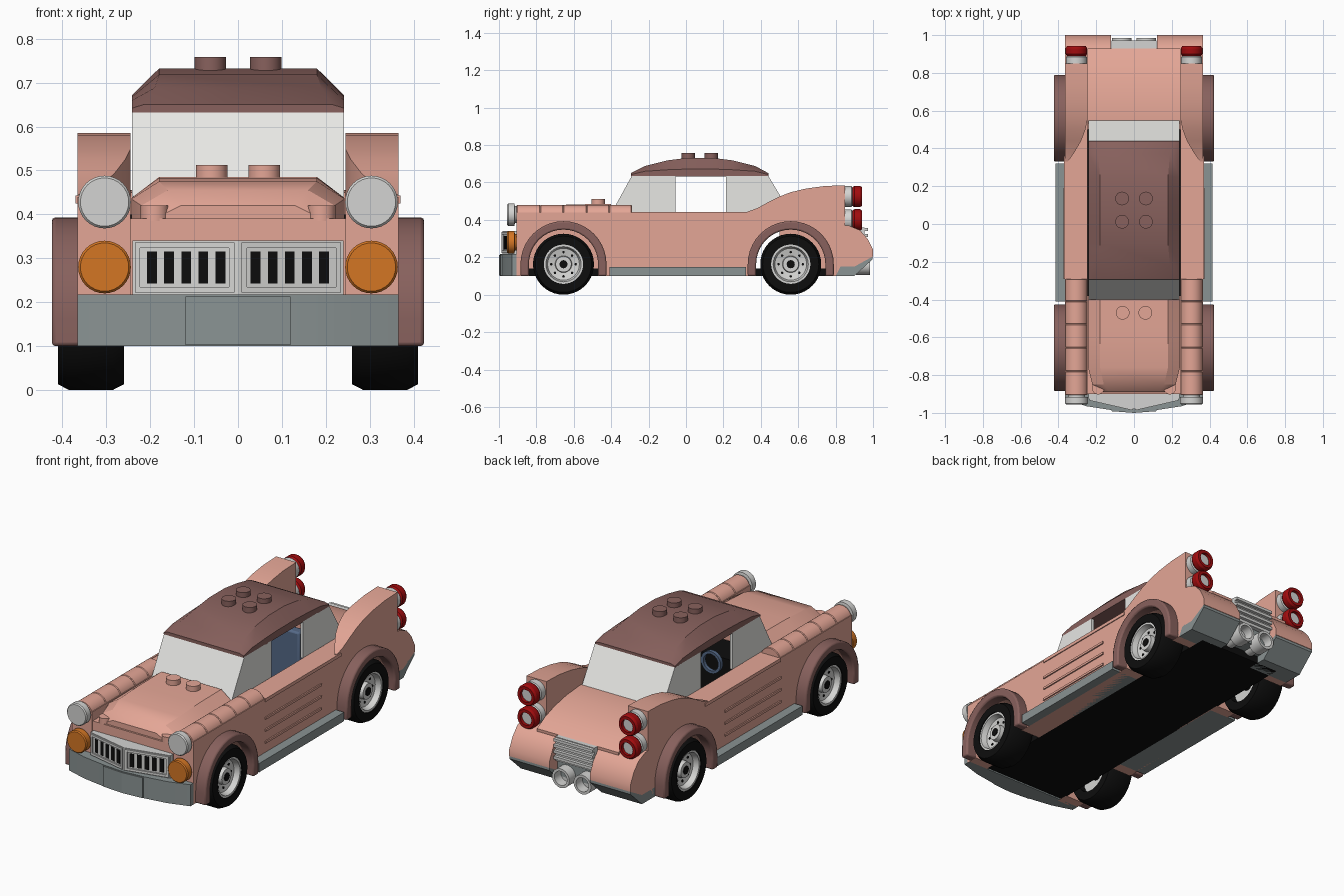
import bpy, bmesh, math

cube = bpy.data.objects.get("Cube")
if cube:
    bpy.data.objects.remove(cube, do_unlink=True)

parts = []


def material(name, *srgb):
    m = bpy.data.materials.new(name)
    m.use_nodes = True
    rgb = [((c / 255 + 0.055) / 1.055) ** 2.4 for c in srgb]
    m.diffuse_color = (*rgb, 1)
    m.node_tree.nodes["Principled BSDF"].inputs["Base Color"].default_value = (*rgb, 1)
    return m


SALMON = material("salmon", 228, 166, 150)
BROWN = material("dusty brown", 136, 97, 93)
GREY = material("slate grey", 138, 147, 147)
SILVER = material("silver", 212, 212, 210)
GLASS = material("pale glass", 232, 232, 229)
BLACK = material("black", 13, 13, 13)
ORANGE = material("orange", 212, 118, 36)
RED = material("dark red", 160, 12, 14)
BLUE = material("blue grey", 84, 104, 134)


def loft(name, rings, mat, mirror=False, bevel=0, caps=True, closed=False):
    """Skin a list of equal-length closed rings."""
    bm = bmesh.new()
    vs = [[bm.verts.new(p) for p in r] for r in rings]
    n = len(vs[0])
    pairs = list(zip(vs, vs[1:])) + ([(vs[-1], vs[0])] if closed else [])
    for a, b in pairs:
        for i in range(n):
            j = (i + 1) % n
            bm.faces.new((a[i], a[j], b[j], b[i]))
    if caps and not closed:
        bm.faces.new(vs[0])
        bm.faces.new(vs[-1])
    bmesh.ops.recalc_face_normals(bm, faces=bm.faces)
    me = bpy.data.meshes.new(name)
    bm.to_mesh(me)
    bm.free()
    me.materials.append(mat)
    ob = bpy.data.objects.new(name, me)
    bpy.context.collection.objects.link(ob)
    if bevel:
        b = ob.modifiers.new("bevel", "BEVEL")
        b.width, b.segments, b.limit_method = bevel, 2, "ANGLE"
    if mirror:
        m = ob.modifiers.new("mirror", "MIRROR")
        m.use_mirror_merge = False
    parts.append(ob)
    return ob


def side_prism(name, prof, x0, x1, mat, mirror=False, bevel=0):
    return loft(name, [[(x, y, z) for y, z in prof] for x in (x0, x1)], mat, mirror, bevel)


def plan_prism(name, prof, z0, z1, mat, mirror=True, bevel=0):
    return loft(name, [[(x, y, z) for x, y in prof] for z in (z0, z1)], mat, mirror, bevel)


def box(name, x0, x1, y0, y1, z0, z1, mat, mirror=False, bevel=0):
    prof = [(y0, z0), (y1, z0), (y1, z1), (y0, z1)]
    return side_prism(name, prof, x0, x1, mat, mirror, bevel)


def lathe(name, prof, axis, centre, mat, mirror=True, closed=False, n=32):
    """Turn (radius, distance) pairs around an axis through centre."""
    def place(r, d, t):
        u, v = r * math.cos(t), r * math.sin(t)
        off = {"x": (d, u, v), "y": (u, d, v), "z": (u, v, d)}[axis]
        return [c + o for c, o in zip(centre, off)]
    rings = [[place(r, d, math.tau * i / n) for i in range(n)] for r, d in prof]
    return loft(name, rings, mat, mirror, closed=closed)


def arc(cy, cz, r, n=20):
    return [(cy - r * math.cos(math.pi * i / n), cz + r * math.sin(math.pi * i / n))
            for i in range(n + 1)]


def crown(y, hw, base, edge, top_hw, top):
    """Six-sided cross-section with sloped shoulders."""
    half = [(hw, base), (hw, edge), (top_hw, top)]
    return [(x, y, z) for x, z in half] + [(-x, y, z) for x, z in reversed(half)]


FRONT, REAR, AXLE = -0.655, 0.56, 0.163
IN, OUT = 0.245, 0.365

# Chassis, sills and body sides with wheel openings
box("chassis", -0.25, 0.25, -0.88, 0.85, 0.1, 0.14, BLACK)
box("sill", 0.25, 0.415, -0.41, 0.32, 0.1, 0.148, GREY, True)
opening = [(-0.906, 0.1)]
for cy in (FRONT, REAR):
    opening += [(cy - 0.185, 0.1)] + arc(cy, AXLE, 0.185) + [(cy + 0.185, 0.1)]
side_prism("body_side", opening + [(0.8, 0.1), (0.85, 0.2), (0.85, 0.44), (-0.906, 0.44)],
           IN, OUT, SALMON, True)
for z in (0.335, 0.27, 0.205):
    box("door_ridge", OUT, 0.372, -0.29, 0.19, z - 0.006, z + 0.006, SALMON, True)
box("door_rail", 0.36, 0.37, -0.29, 0.36, 0.425, 0.443, SALMON, True)

# Wheels and arches
for cy in (FRONT, REAR):
    c = (0, cy, AXLE)
    lathe("tyre", [(0.105, 0.26), (0.15, 0.26), (0.163, 0.285), (0.163, 0.385),
                   (0.15, 0.41), (0.105, 0.41)], "x", c, BLACK, closed=True, n=40)
    lathe("rim", [(0.106, 0.3), (0.106, 0.405), (0.094, 0.405), (0.085, 0.375), (0.045, 0.365),
                  (0.042, 0.39), (0.025, 0.39)], "x", c, SILVER)
    lathe("hub_hole", [(0.022, 0.385), (0.022, 0.394)], "x", c, BLACK, n=12)
    for k in range(8):
        t = math.tau * k / 8
        lathe("rim_bolt", [(0.007, 0.36), (0.007, 0.373)], "x",
              (0, cy + 0.065 * math.cos(t), AXLE + 0.065 * math.sin(t)), BLACK, n=8)
    lathe("axle", [(0.03, -0.3), (0.03, 0.3)], "x", c, BLACK, False, n=12)
    outer = [(cy - 0.23, 0.1)] + arc(cy, AXLE, 0.23) + [(cy + 0.23, 0.1)]
    inner = [(cy - 0.185, 0.1)] + arc(cy, AXLE, 0.185) + [(cy + 0.185, 0.1)]
    side_prism("wheel_arch", outer + inner[::-1], OUT - 0.01, 0.424, BROWN, True, 0.008)

# Bonnet and rounded front wings
box("front_block", -IN, IN, -0.9, -0.38, 0.14, 0.39, SALMON)
loft("bonnet", [crown(-0.89, 0.17, 0.38, 0.4, 0.13, 0.42),
                crown(-0.85, 0.22, 0.38, 0.42, 0.16, 0.455),
                crown(-0.76, 0.243, 0.38, 0.435, 0.18, 0.475),
                crown(-0.6, 0.243, 0.38, 0.437, 0.18, 0.483),
                crown(-0.4, 0.243, 0.38, 0.437, 0.18, 0.485)], SALMON)
stops = [-0.906, -0.78, -0.655, -0.53, -0.41, -0.29]
for a, b in zip(stops, stops[1:]):
    lathe("wing_tube", [(0.057, a), (0.06, a + 0.004), (0.06, b - 0.004), (0.057, b)],
          "y", (0.305, 0, 0.42), SALMON)
lathe("bonnet_stud", [(0.036, 0.48), (0.036, 0.512)], "z", (0.06, -0.47, 0), SALMON)
lathe("nose_stud", [(0.032, 0.385), (0.032, 0.42)], "z", (0.19, -0.87, 0), SALMON)

# Front lights, bumper and grille
for name, z, mat in (("headlight", 0.428, SILVER), ("indicator", 0.28, ORANGE)):
    lathe(name, [(0.045, -0.89), (0.045, -0.915), (0.06, -0.917), (0.06, -0.95), (0.055, -0.956)],
          "y", (0.304, 0, z), mat)
plan_prism("front_bumper", [(0, -0.995), (0.12, -0.985), (0.25, -0.965), (OUT, -0.93),
                            (OUT, -0.89), (0, -0.89)], 0.1, 0.217, GREY)
plan_prism("bumper_plate", [(0, -1), (0.12, -0.991), (0.12, -0.95), (0, -0.95)],
           0.102, 0.213, GREY)


def grille_piece(name, x0, x1, z0, z1, out, mat):
    def front(x):
        return -0.98 + x * 0.055 / 0.24 - out
    plan_prism(name, [(x0, front(x0)), (x1, front(x1)), (x1, -0.89), (x0, -0.89)], z0, z1, mat)


grille_piece("grille_back", 0, 0.24, 0.217, 0.34, 0, SILVER)
for x0, x1, z0, z1 in ((0.008, 0.235, 0.222, 0.235), (0.008, 0.235, 0.323, 0.336),
                       (0.008, 0.02, 0.222, 0.336), (0.223, 0.235, 0.222, 0.336)):
    grille_piece("grille_frame", x0, x1, z0, z1, 0.008, SILVER)
for k in range(5):
    x = 0.04 + 0.039 * k
    grille_piece("grille_slot", x - 0.011, x + 0.011, 0.243, 0.315, 0.003, BLACK)

# Windscreen and rear window, open to the cabin
for name, low, high, end in (("windscreen", -0.4, -0.29, -0.055), ("rear_window", 0.56, 0.44, 0.215)):
    d = 0.025 if low < 0 else -0.025
    side_prism(name, [(low, 0.435), (high, 0.635), (high + d, 0.635), (low + d, 0.435)],
               -0.24, 0.24, GLASS)
    side_prism(name + "_side", [(low, 0.435), (high, 0.635), (end, 0.635), (end, 0.435)],
               0.225, 0.241, GLASS, True)

# Roof
loft("roof", [crown(y, 0.241, 0.632, e, w, t) for y, e, w, t in (
    (-0.295, 0.642, 0.215, 0.65), (-0.22, 0.66, 0.19, 0.688), (-0.1, 0.668, 0.18, 0.718),
    (0.01, 0.672, 0.18, 0.732), (0.14, 0.672, 0.18, 0.732), (0.25, 0.668, 0.18, 0.718),
    (0.37, 0.66, 0.19, 0.688), (0.44, 0.642, 0.215, 0.65))], BROWN)
for y in (0.012, 0.135):
    lathe("roof_stud", [(0.036, 0.72), (0.036, 0.758)], "z", (0.063, y, 0), BROWN)

# Cabin
box("seat_base", 0.03, 0.21, 0.04, 0.24, 0.14, 0.28, BLUE, True, 0.01)
box("seat_back", 0.03, 0.21, 0.225, 0.28, 0.14, 0.56, BLUE, True, 0.01)
lathe("steering_wheel", [(0.045, -0.01), (0.06, -0.01), (0.06, 0.01), (0.045, 0.01)], "y",
      (-0.1, -0.08, 0.43), BLUE, False, True, 24)
box("dashboard", -IN, IN, -0.38, -0.2, 0.14, 0.4, BLACK)

# Boot and tail fins
side_prism("boot", [(0.5, 0.14), (0.5, 0.45), (0.57, 0.455), (0.68, 0.445), (0.78, 0.425),
                    (0.87, 0.395), (0.93, 0.36), (0.93, 0.33), (0.85, 0.14)], -IN, IN, SALMON)
fin = [(0.33, 0.35, 0.445), (0.38, 0.315, 0.462), (0.44, 0.28, 0.495), (0.5, 0.257, 0.525),
       (0.56, IN, 0.548), (0.64, IN, 0.567), (0.74, IN, 0.581), (0.85, IN, 0.585)]
loft("tail_fin", [[(x, y, 0.4), (OUT, y, 0.4), (OUT, y, z), (x, y, z)] for y, x, z in fin],
     SALMON, True)

# Rear bumper, tail lights, louvre and exhausts
side_prism("rear_quarter", [(0.78, 0.15), (0.78, 0.375), (0.87, 0.37), (0.93, 0.345), (0.97, 0.3),
                            (1, 0.24), (1, 0.205), (0.9, 0.15)], 0.122, OUT, SALMON, True)
side_prism("rear_bumper", [(0.79, 0.1), (0.79, 0.15), (0.9, 0.155), (0.998, 0.21), (0.998, 0.19),
                           (0.9, 0.1)], 0.122, OUT, GREY, True)
box("rear_centre", -0.122, 0.122, 0.8, 0.93, 0.14, 0.34, GREY)
for z in (0.525, 0.4):
    c = (0.305, 0, z)
    lathe("lamp_collar", [(0.045, 0.84), (0.055, 0.85), (0.055, 0.885), (0.045, 0.892),
                          (0.034, 0.925)], "y", c, SILVER)
    lathe("tail_light", [(0.034, 0.89), (0.05, 0.89), (0.057, 0.9), (0.057, 0.93), (0.05, 0.942),
                         (0.034, 0.942)], "y", c, RED, closed=True)
box("louvre_back", -0.118, 0.118, 0.92, 0.955, 0.23, 0.36, SILVER)
for k in range(4):
    z = 0.245 + 0.032 * k
    box("louvre_slat", -0.118, 0.118, 0.95, 0.972, z, z + 0.015, SILVER)
for x in (0.065,):
    c = (x, 0, 0.158)
    lathe("exhaust", [(0.035, 0.84), (0.035, 0.9), (0.052, 0.91), (0.052, 0.985), (0.038, 0.985),
                      (0.038, 0.93)], "y", c, SILVER)

bpy.ops.object.select_all(action="DESELECT")
for ob in parts:
    ob.select_set(True)
bpy.context.view_layer.objects.active = parts[0]
bpy.ops.object.shade_smooth_by_angle(angle=math.radians(30))
